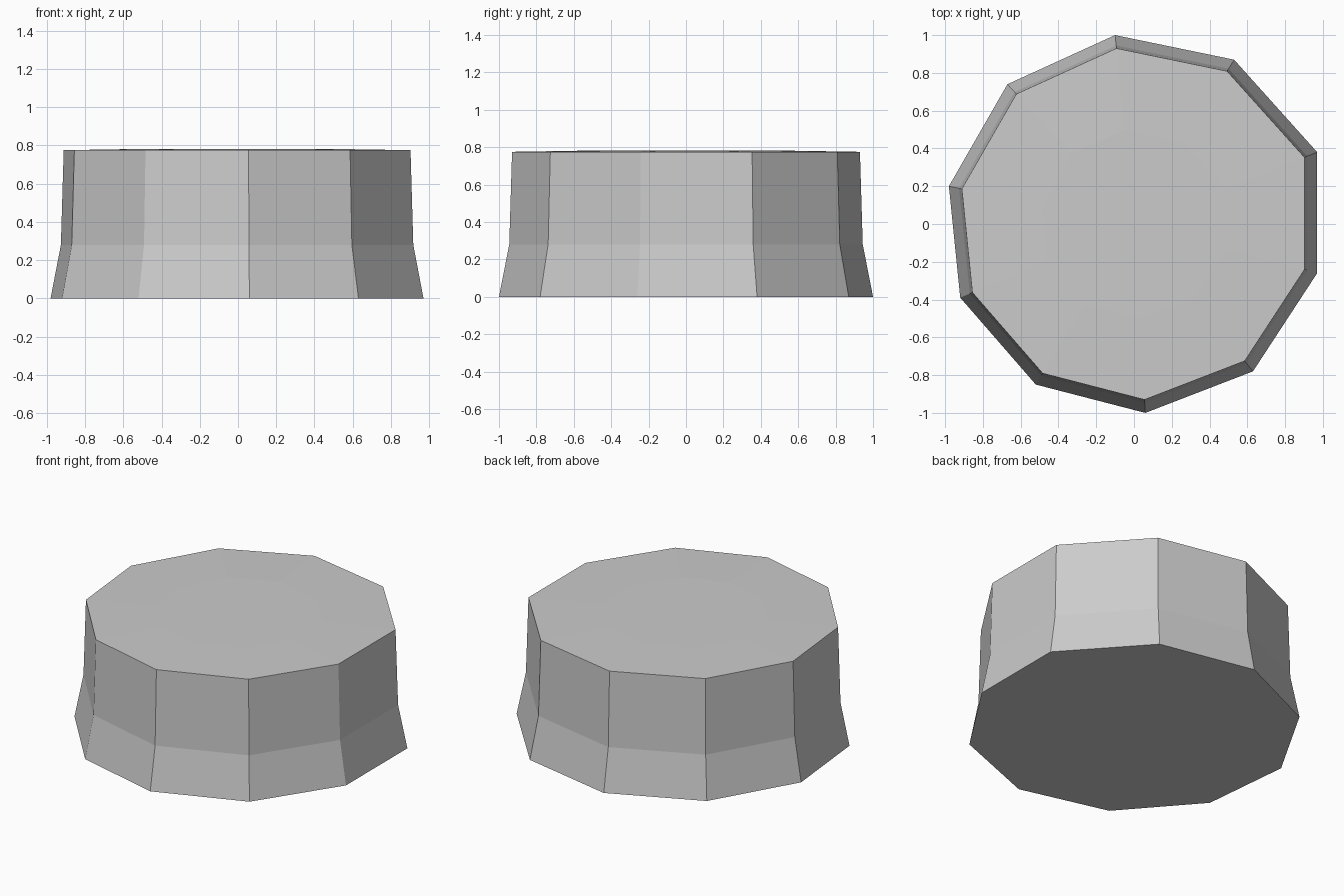
import bpy
import bmesh
from mathutils import Vector

cube = bpy.data.objects.get("Cube")
if cube:
    bpy.data.objects.remove(cube, do_unlink=True)

# Single stone grey
grey = bpy.data.materials.new("stone_grey")
grey.use_nodes = True
colour = (0.6, 0.6, 0.6, 1)
grey.diffuse_color = colour
grey.node_tree.nodes["Principled BSDF"].inputs["Base Color"].default_value = colour

# Uneven ten-sided footprint
outline = [(0.97, 0.38), (0.53, 0.87), (-0.10, 1.0), (-0.67, 0.74), (-0.98, 0.20),
           (-0.92, -0.39), (-0.52, -0.85), (0.06, -1.0), (0.63, -0.78), (0.97, -0.26)]

# Flared foot, upright wall, nearly flat crown: (scale, height)
profile = [(1, 0), (0.945, 0.28), (0.93, 0.775), (0.5, 0.782)]

bm = bmesh.new()
rings = [[bm.verts.new(Vector((x * scale, y * scale, height))) for x, y in outline]
         for scale, height in profile]
for lower, upper in zip(rings, rings[1:]):
    for i in range(len(outline)):
        j = (i + 1) % len(outline)
        bm.faces.new((lower[i], lower[j], upper[j], upper[i]))
bm.faces.new(rings[0])
bm.faces.new(rings[-1])
bmesh.ops.recalc_face_normals(bm, faces=bm.faces)

mesh = bpy.data.meshes.new("stone_block")
bm.to_mesh(mesh)
bm.free()
mesh.materials.append(grey)
block = bpy.data.objects.new("stone_block", mesh)
bpy.context.collection.objects.link(block)
